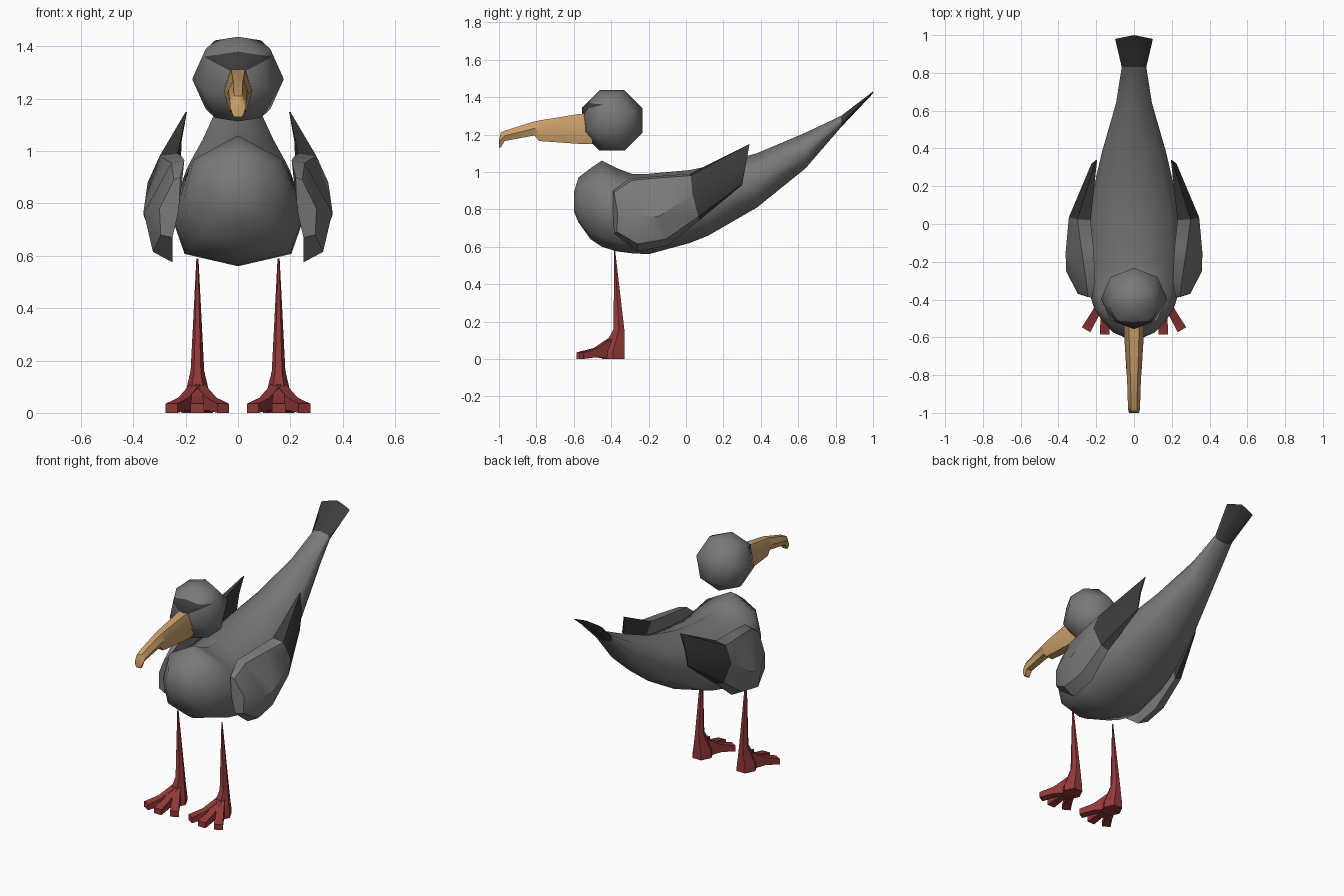
import bpy, bmesh, math
from mathutils import Matrix, Vector

if "Cube" in bpy.data.objects:
    bpy.data.objects.remove(bpy.data.objects["Cube"], do_unlink=True)


def material(name, rgb):
    m = bpy.data.materials.new(name)
    m.use_nodes = True
    m.diffuse_color = (*rgb, 1)
    m.node_tree.nodes["Principled BSDF"].inputs["Base Color"].default_value = (*rgb, 1)
    return m


GREY = material("grey feathers", (0.19, 0.19, 0.19))
DARK = material("dark feathers", (0.045, 0.045, 0.045))
BEAK = material("tan beak", (0.60, 0.35, 0.145))
RED = material("red legs", (0.29, 0.04, 0.04))


def finish(bm, name, mats, angle=50):
    bmesh.ops.recalc_face_normals(bm, faces=bm.faces)
    me = bpy.data.meshes.new(name)
    bm.to_mesh(me)
    bm.free()
    for m in mats:
        me.materials.append(m)
    me.shade_smooth()
    me.set_sharp_from_angle(angle=math.radians(angle))
    ob = bpy.data.objects.new(name, me)
    bpy.context.collection.objects.link(ob)
    return ob


def loft(bm, rings, caps=(True, True), dark_from=99):
    """Skin a list of equal-length rings; spans from dark_from on use slot 1."""
    rows = [[bm.verts.new(p) for p in r] for r in rings]
    n = len(rows[0])
    for k, (a, b) in enumerate(zip(rows, rows[1:])):
        for i in range(n):
            j = (i + 1) % n
            f = bm.faces.new((a[i], a[j], b[j], b[i]))
            f.material_index = int(k >= dark_from)
    if caps[0]:
        bm.faces.new(rows[0])
    if caps[1]:
        bm.faces.new(rows[-1]).material_index = int(len(rows) - 2 >= dark_from)


def mirror_x(v):
    return Vector((-v[0], v[1], v[2]))


# Body and tail: eight-sided sections along y (y, top, bottom, half width)
SECTION = [(0, 1), (0.8, 0.6), (1, -0.1), (0.8, -0.78),
           (0, -1), (-0.8, -0.78), (-1, -0.1), (-0.8, 0.6)]
STATIONS = [(-0.60, 0.89, 0.79, 0.05), (-0.575, 0.97, 0.73, 0.11),
            (-0.51, 1.02, 0.64, 0.17), (-0.45, 1.06, 0.60, 0.21),
            (-0.37, 1.02, 0.575, 0.235), (-0.29, 0.99, 0.565, 0.25),
            (-0.2, 0.99, 0.56, 0.255), (0.02, 1.01, 0.62, 0.245),
            (0.12, 1.03, 0.66, 0.23), (0.38, 1.10, 0.81, 0.17),
            (0.64, 1.21, 1.02, 0.095), (0.83, 1.30, 1.24, 0.065)]
rings = [[(sx * w, y, (t + b) / 2 + sz * (t - b) / 2) for sx, sz in SECTION]
         for y, t, b, w in STATIONS]
tip = [(0.1 * sx, 1.0 - 0.02 * abs(sx), 1.425 - 0.02 * abs(sx) + 0.005 * sz)
       for sx, sz in SECTION]
bm = bmesh.new()
loft(bm, rings + [tip], dark_from=len(rings) - 1)
finish(bm, "body_and_tail", [GREY, DARK], 60)

# Head: faceted ball with a dark mask cut into the brow
bm = bmesh.new()
bmesh.ops.create_uvsphere(
    bm, u_segments=8, v_segments=4, radius=0.175,
    matrix=Matrix.Translation((0, -0.395, 1.275)) @ Matrix.Rotation(math.radians(22.5), 4, 'X'))
for s in (-1, 1):
    for z, slope in ((1.29, 0.54), (1.38, -0.15)):
        faces = [f for f in bm.faces
                 if f.calc_center_median().x * s > 0 and f.calc_center_median().y < -0.39]
        geom = set(faces)
        for f in faces:
            geom.update(f.edges)
            geom.update(f.verts)
        bmesh.ops.bisect_plane(bm, geom=list(geom), dist=1e-5, plane_co=(0, -0.5, z),
                               plane_no=Vector((-s * slope, 0, 1)).normalized())
for f in bm.faces:
    c = f.calc_center_median()
    if c.y < -0.39 and 1.29 + 0.54 * abs(c.x) < c.z < 1.38 - 0.15 * abs(c.x):
        f.material_index = 1
finish(bm, "head", [GREY, DARK], 60)

# Beak: six-sided sections with a hooked tip (y, top, bottom, half width)
bm = bmesh.new()
beak = []
for y, t, b, w in [(-0.50, 1.315, 1.15, 0.055), (-0.57, 1.31, 1.15, 0.053),
                   (-0.785, 1.275, 1.165, 0.04), (-0.81, 1.27, 1.195, 0.037),
                   (-0.97, 1.22, 1.165, 0.032), (-0.99, 1.21, 1.13, 0.03),
                   (-1.0, 1.17, 1.13, 0.025)]:
    h = t - b
    beak.append([(-w * 0.5, y, t), (w * 0.5, y, t), (w, y, b + h * 0.5),
                 (w * 0.6, y, b), (-w * 0.6, y, b), (-w, y, b + h * 0.5)])
loft(bm, beak)
finish(bm, "beak", [BEAK], 40)

# Wings: rim top, outer top, outer middle, outer bottom, rim bottom, inner middle
WING = [
    [(.22, -.39, .90), (.245, -.385, .89), (.30, -.365, .78),
     (.295, -.37, .68), (.25, -.385, .67), (.225, -.39, .78)],
    [(.205, -.30, .965), (.255, -.29, .955), (.36, -.25, .765),
     (.325, -.26, .615), (.25, -.26, .575), (.26, -.28, .77)],
    [(.215, -.12, .98), (.28, -.12, .97), (.362, -.15, .76),
     (.32, -.11, .64), (.25, -.10, .605), (.265, -.11, .78)],
    [(.23, .02, .99), (.30, .025, .98), (.345, .035, .88),
     (.31, .065, .76), (.26, .07, .74), (.265, .04, .86)],
    [(.195, .34, 1.15), (.20, .34, 1.15), (.225, .32, 1.04),
     (.225, .30, .935), (.22, .30, .93), (.215, .32, 1.04)],
]

# Legs: sections going down the shin into the heel (z, half width, back y, front y)
SHIN = [(0.59, 0.004, -0.38, -0.385), (0.16, 0.026, -0.33, -0.387),
        (0.08, 0.045, -0.33, -0.43), (0.04, 0.058, -0.33, -0.45),
        (0.0, 0.06, -0.33, -0.45)]
LEG_X = 0.155


def shin_ring(z, w, yb, yf):
    ym = (yb + yf) / 2
    return [(LEG_X + dx, y, z) for dx, y in
            ((w * 0.5, yb), (w, ym), (w * 0.5, yf), (-w * 0.5, yf), (-w, ym), (-w * 0.5, yb))]


def toe_rings(spread):
    """Three box sections from the ankle to the toe tip."""
    d = Vector((spread, -0.18 if spread == 0 else -0.155, 0))
    side = Vector((-d.y, d.x, 0)).normalized()
    out = []
    for t, w, top, bot in ((0, 0.022, 0.11, 0.0), (0.5, 0.022, 0.058, 0.01), (1, 0.026, 0.035, 0.0)):
        c = Vector((LEG_X + spread * 0.1, -0.405, 0)) + d * t
        out.append([c + side * (w * s) + Vector((0, 0, z))
                    for s, z in ((-1, bot), (1, bot), (1, top), (-1, top))])
    return out


for side in ("left", "right"):
    place = Vector if side == "left" else mirror_x
    fit = lambda rs: [[place(p) for p in r] for r in rs]
    bm = bmesh.new()
    loft(bm, fit(WING), dark_from=3)
    finish(bm, side + "_wing", [GREY, DARK], 35)
    bm = bmesh.new()
    loft(bm, fit([shin_ring(*s) for s in SHIN]))
    for spread in (-0.09, 0, 0.09):
        loft(bm, fit(toe_rings(spread)))
    finish(bm, side + "_leg", [RED], 40)
